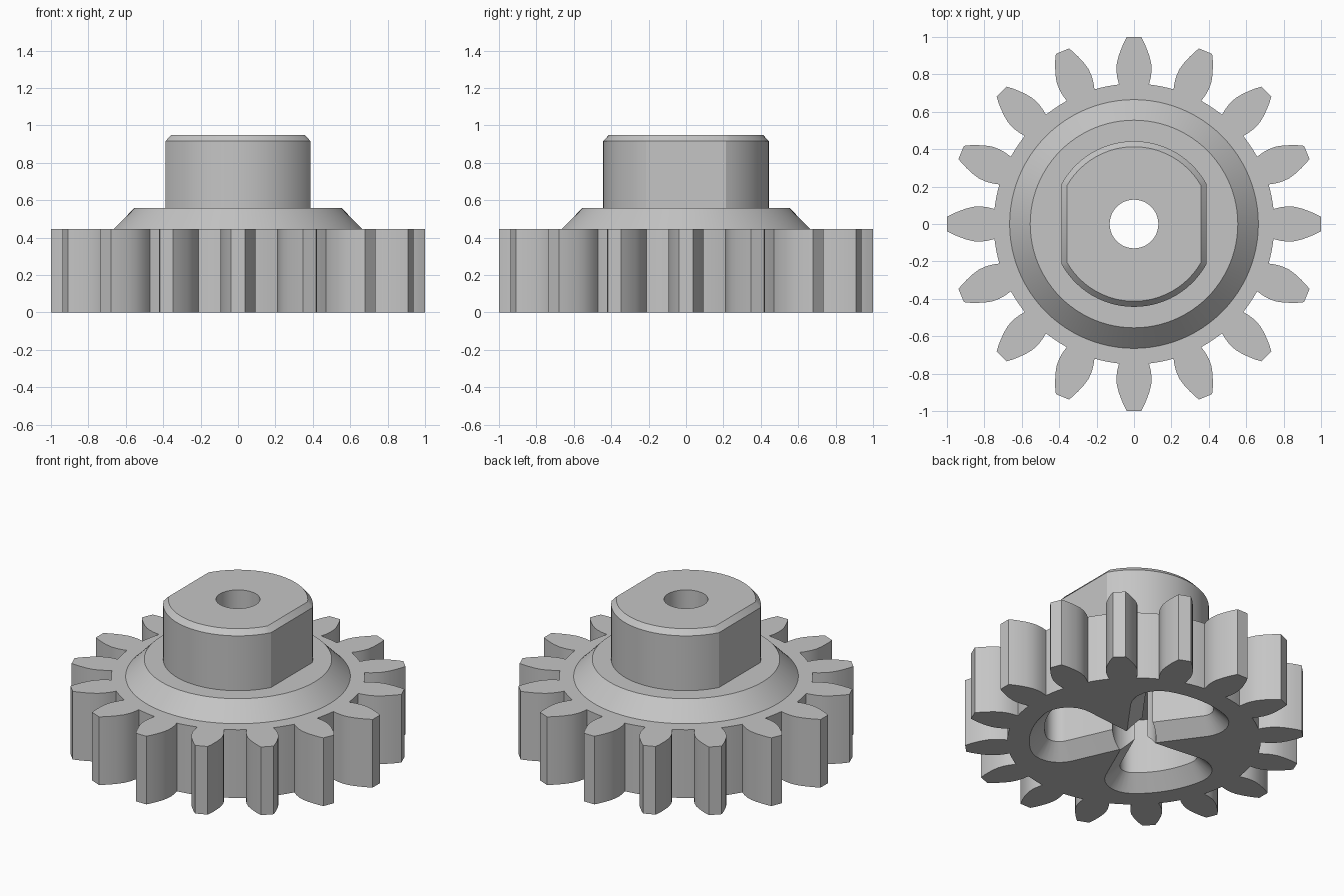
import bpy, bmesh, math
from math import sin, cos, pi, radians
from mathutils import Vector

if "Cube" in bpy.data.objects:
    bpy.data.objects.remove(bpy.data.objects["Cube"])

steel = bpy.data.materials.new("light_grey")
steel.diffuse_color = (0.56, 0.56, 0.56, 1)
steel.use_nodes = True
steel.node_tree.nodes["Principled BSDF"].inputs["Base Color"].default_value = steel.diffuse_color


def circle(r, n=96):
    return [(r * cos(2 * pi * i / n), r * sin(2 * pi * i / n)) for i in range(n)]


def loft(name, sections):
    """Closed solid through matching outlines, given as (outline, z)."""
    bm = bmesh.new()
    rings = [[bm.verts.new((x, y, z)) for x, y in pts] for pts, z in sections]
    n = len(rings[0])
    for a, b in zip(rings, rings[1:]):
        for i in range(n):
            j = (i + 1) % n
            bm.faces.new((a[i], a[j], b[j], b[i]))
    bm.faces.new(rings[0][::-1])
    bm.faces.new(rings[-1])
    bmesh.ops.recalc_face_normals(bm, faces=bm.faces)
    mesh = bpy.data.meshes.new(name)
    bm.to_mesh(mesh)
    bm.free()
    mesh.materials.append(steel)
    obj = bpy.data.objects.new(name, mesh)
    bpy.context.collection.objects.link(obj)
    return obj


def combine(target, tool, operation):
    mod = target.modifiers.new(operation.lower(), "BOOLEAN")
    mod.operation, mod.object, mod.solver = operation, tool, "EXACT"
    bpy.context.view_layer.objects.active = target
    bpy.ops.object.modifier_apply(modifier=mod.name)
    bpy.data.objects.remove(tool)


# Toothed wheel: 16 teeth, flank given as (radius, half width)
TEETH, ROOT = 16, 0.75
flank = [(0.746, 0.080), (0.78, 0.089), (0.82, 0.094), (0.86, 0.092), (0.90, 0.082),
         (0.94, 0.067), (0.97, 0.054), (1.0, 0.038)]
tooth = [(r, -w) for r, w in flank] + [(r, w) for r, w in reversed(flank)]
outline = []
half = math.atan2(0.080, 0.746)
for k in range(TEETH):
    a = 2 * pi * k / TEETH
    outline += [(x * cos(a) - y * sin(a), x * sin(a) + y * cos(a)) for x, y in tooth]
    gap = 2 * pi / TEETH - 2 * half
    for i in range(1, 5):
        b = a + half + gap * i / 5
        outline.append((ROOT * cos(b), ROOT * sin(b)))
gear = loft("gear", [(outline, 0), (outline, 0.445)])

# Conical flange on the wheel
flange = loft("flange", [(circle(0.665), 0.3), (circle(0.665), 0.445), (circle(0.555), 0.557)])
combine(gear, flange, "UNION")


# Hub with two flats and a chamfered top
def flatted(r, flat, n=28):
    start = math.acos(flat / r)
    arc = [start + (pi - 2 * start) * i / n for i in range(n + 1)]
    return [(r * cos(t), r * sin(t)) for t in arc + [t + pi for t in arc]]


body, top = flatted(0.443, 0.388), flatted(0.413, 0.358)
hub = loft("hub", [(body, 0.5), (body, 0.915), (top, 0.948)])
combine(gear, hub, "UNION")


# Three rounded wedge pockets underneath, with chamfered rims
def wedge(grow, turn):
    h, rad, fil = radians(36), 0.53 + grow, 0.08 + grow
    d, n = Vector((sin(h), cos(h))), Vector((-cos(h), sin(h)))
    apex = Vector((0, (0.04 - grow) / sin(h)))
    q = apex + fil * n
    qd = q.dot(d)
    c = q + d * (-qd + math.sqrt(qd * qd - q.length_squared + (rad - fil) ** 2))
    end = math.atan2(c.y, c.x)
    side = []
    for i in range(9):
        t = -h + (end + h) * i / 8
        side.append((c.x + fil * cos(t), c.y + fil * sin(t)))
    rim = [end + (pi / 2 - end) * i / 10 for i in range(1, 10)]
    side += [(rad * cos(t), rad * sin(t)) for t in rim]
    pts = [tuple(apex)] + side + [(0, rad)] + [(-x, y) for x, y in reversed(side)]
    return [(x * cos(turn) - y * sin(turn), x * sin(turn) + y * cos(turn)) for x, y in pts]


for k in range(3):
    turn = 2 * pi * k / 3
    wide, narrow = wedge(0.09, turn), wedge(0, turn)
    pocket = loft("pocket_cutter", [(wide, -0.05), (wide, 0), (narrow, 0.09), (narrow, 0.45)])
    combine(gear, pocket, "DIFFERENCE")

# Shaft bore through the middle
bore = loft("bore_cutter", [(circle(0.13, 64), -0.1), (circle(0.13, 64), 1.1)])
combine(gear, bore, "DIFFERENCE")

# Smooth curved walls, keep edges sharp
bpy.ops.object.select_all(action="DESELECT")
gear.select_set(True)
bpy.context.view_layer.objects.active = gear
bpy.ops.object.shade_smooth_by_angle(angle=radians(25))
